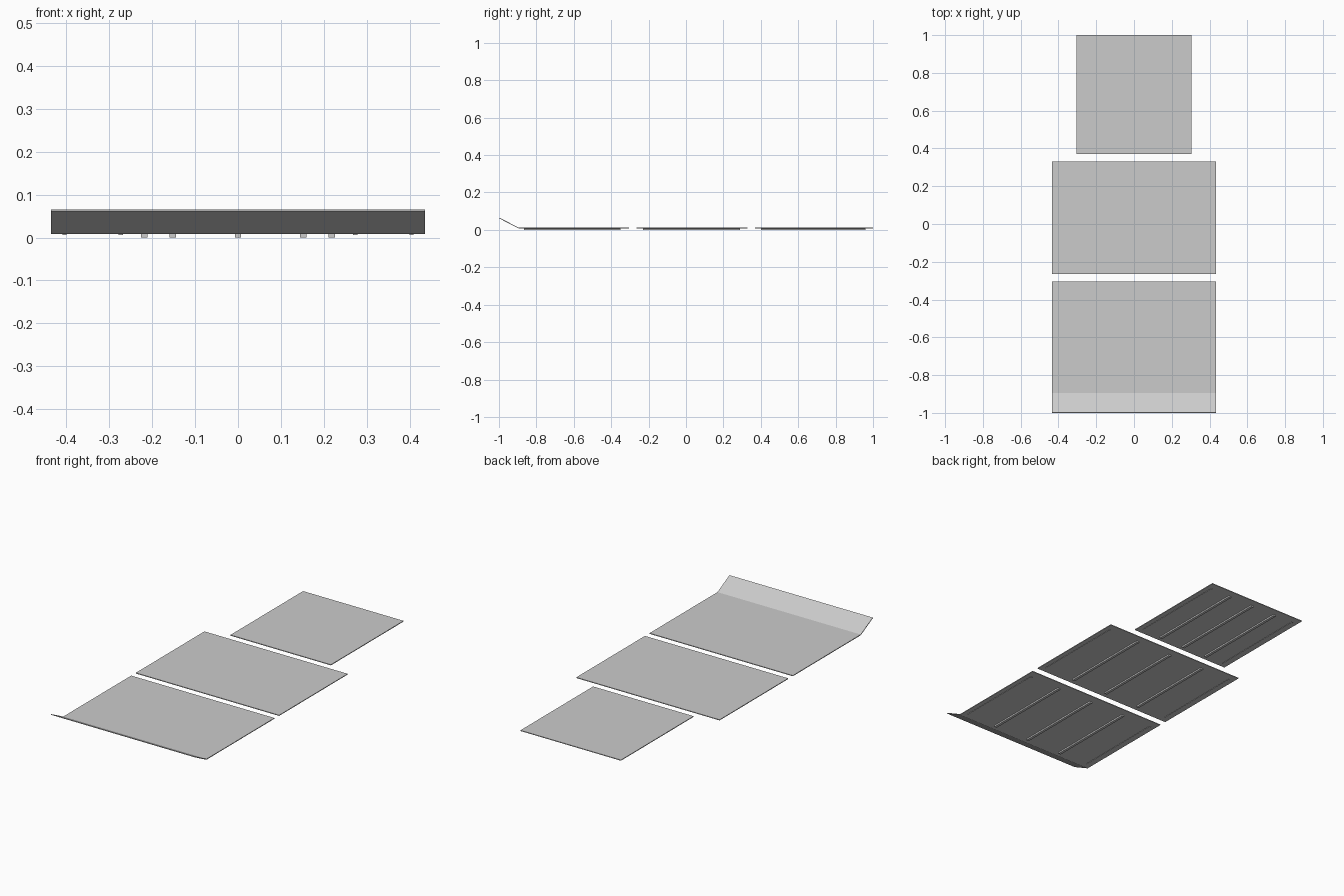
import bpy

if "Cube" in bpy.data.objects:
    bpy.data.objects.remove(bpy.data.objects["Cube"])

Z0, Z1 = 0.008, 0.012   # underside and top of the sheets


def extrude_profile(name, profile, half_width):
    """Extrude a closed (y, z) profile symmetrically along x."""
    n = len(profile)
    verts = [(x, y, z) for x in (-half_width, half_width) for y, z in profile]
    faces = [(i, i + n, (i + 1) % n + n, (i + 1) % n) for i in range(n)]
    faces += [tuple(range(n)), tuple(range(2 * n - 1, n - 1, -1))]
    mesh = bpy.data.meshes.new(name)
    mesh.from_pydata(verts, [], faces)
    mesh.update()
    obj = bpy.data.objects.new(name, mesh)
    bpy.context.collection.objects.link(obj)
    return obj


def box_profile(y0, y1, z0, z1):
    return [(y0, z0), (y0, z1), (y1, z1), (y1, z0)]


def add_strip(name, x, y0, y1, width, depth):
    """Thin stiffening strip hanging under a sheet."""
    strip = extrude_profile(name, box_profile(y0, y1, Z0 - depth, Z0), width / 2)
    strip.location.x = x


# Front sheet with its bent-up lip
front_profile = [(-0.305, Z0), (-0.895, Z0), (-1.0, 0.062),
                 (-0.998, 0.0655), (-0.894, Z1), (-0.305, Z1)]
extrude_profile("front_panel", front_profile, 0.435)

# Flat middle and rear sheets
extrude_profile("middle_panel", box_profile(-0.265, 0.33, Z0, Z1), 0.435)
extrude_profile("rear_panel", box_profile(0.37, 1.0, Z0, Z1), 0.305)

# Underside ribs and shallow edge strips: panel, y range, rib x, edge strip x
for panel, y0, y1, rib_x, edge_x in (
        ("front", -0.865, -0.35, 0.218, 0.404),
        ("middle", -0.23, 0.29, 0.218, 0.404),
        ("rear", 0.40, 0.96, 0.152, 0.273)):
    for x in (-rib_x, 0, rib_x):
        add_strip(panel + "_rib", x, y0, y1, 0.015, Z0)
    for x in (-edge_x, edge_x):
        add_strip(panel + "_edge_strip", x, y0, y1, 0.01, 0.002)

# Make all normals point outward
import bmesh
for obj in bpy.context.collection.objects:
    bm = bmesh.new()
    bm.from_mesh(obj.data)
    bmesh.ops.recalc_face_normals(bm, faces=bm.faces)
    bm.to_mesh(obj.data)
    bm.free()
